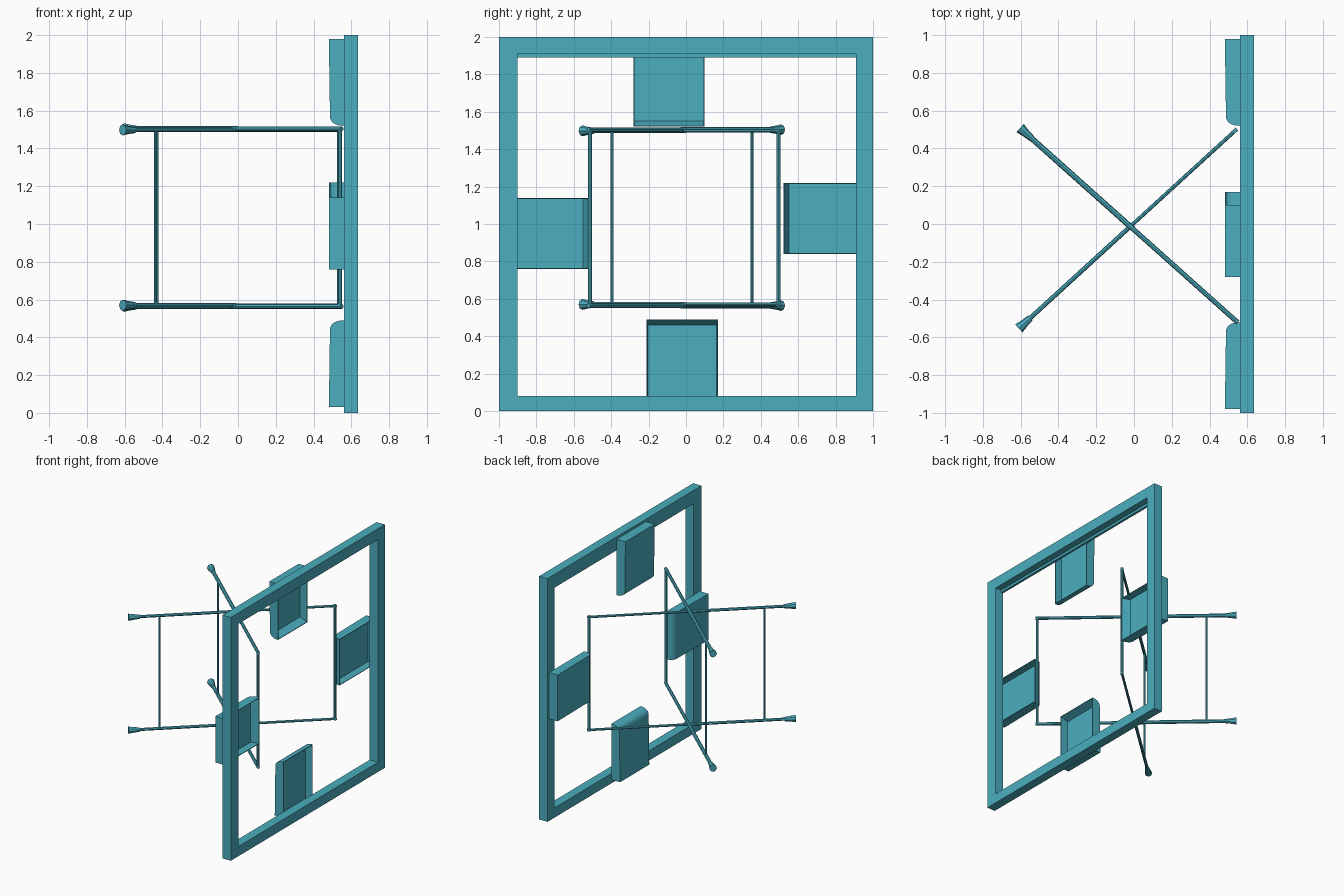
import bpy, bmesh
from mathutils import Vector

if "Cube" in bpy.data.objects:
    bpy.data.objects.remove(bpy.data.objects["Cube"])

teal = bpy.data.materials.new("teal")
teal.diffuse_color = (0.07, 0.42, 0.52, 1)
teal.use_nodes = True
teal.node_tree.nodes["Principled BSDF"].inputs["Base Color"].default_value = teal.diffuse_color


def finish(name, bm):
    bmesh.ops.recalc_face_normals(bm, faces=bm.faces)
    me = bpy.data.meshes.new(name)
    bm.to_mesh(me)
    bm.free()
    me.materials.append(teal)
    ob = bpy.data.objects.new(name, me)
    bpy.context.collection.objects.link(ob)
    return ob


def prism(name, pts, x0, x1, hole=None):
    """Loop of (y, z) points extruded along x, optionally with a matching hole."""
    bm = bmesh.new()
    loops = []
    for loop in [pts] + ([hole] if hole else []):
        for x in (x0, x1):
            loops.append([bm.verts.new((x, y, z)) for y, z in loop])
    n = len(pts)
    for i in range(n):
        j = (i + 1) % n
        pairs = [(0, 1), (1, 3), (3, 2), (2, 0)] if hole else [(0, 1)]
        for a, b in pairs:
            bm.faces.new((loops[a][i], loops[a][j], loops[b][j], loops[b][i]))
    if not hole:
        bm.faces.new(loops[0])
        bm.faces.new(loops[1])
    return finish(name, bm)


def rect(y0, y1, z0, z1):
    return [(y0, z0), (y1, z0), (y1, z1), (y0, z1)]


def rod(name, a, b, r1, r2=None, sides=8):
    a, b = Vector(a), Vector(b)
    d = b - a
    bm = bmesh.new()
    bmesh.ops.create_cone(bm, cap_ends=True, segments=sides, radius1=r1,
                          radius2=r2 or r1, depth=d.length)
    ob = finish(name, bm)
    ob.rotation_mode = 'QUATERNION'
    ob.rotation_quaternion = d.to_track_quat('Z', 'Y')
    ob.location = (a + b) / 2
    return ob


def pad(name, origin, out, side):
    """Hollow tray open toward +x, rounded at its inner end."""
    profile = [(0, 0.56), (0.003, 0.53), (0.010, 0.512), (0.022, 0.496),
               (0.04, 0.487), (0.46, 0.481), (0.46, 0.56)]
    origin, out, side = Vector(origin), Vector(out), Vector(side)
    bm = bmesh.new()
    rings = [[bm.verts.new(origin + out * u + side * w + Vector((x, 0, 0)))
              for u, x in profile] for w in (-0.19, 0.19)]
    n = len(profile)
    for ring in rings:
        bm.faces.new(ring)
    for i in range(n):
        j = (i + 1) % n
        f = bm.faces.new((rings[0][i], rings[0][j], rings[1][j], rings[1][i]))
        if i == n - 1:
            mouth = f
    bmesh.ops.recalc_face_normals(bm, faces=bm.faces)
    # thin rim, then the recess
    bmesh.ops.inset_region(bm, faces=[mouth], thickness=0.007)
    bmesh.ops.inset_region(bm, faces=[mouth], thickness=0.001, depth=-0.062)
    for v in mouth.verts:
        if (v.co - origin).dot(out) < 0.2:
            v.co += out * 0.024
    finish(name, bm)


# Square frame with a narrow lip under the top bar
prism("square_frame", rect(-1, 1, 0, 2), 0.56, 0.635, rect(-0.9, 0.91, 0.08, 1.91))
prism("top_lip", rect(-0.9, 0.91, 1.89, 1.912), 0.56, 0.58)

# Four trays behind the frame
pad("top_pad", (0, -0.09, 1.52), (0, 0, 1), (0, 1, 0))
pad("bottom_pad", (0, -0.02, 0.49), (0, 0, -1), (0, 1, 0))
pad("right_pad", (0, 0.52, 1.03), (0, 1, 0), (0, 0, 1))
pad("left_pad", (0, -0.52, 0.95), (0, -1, 0), (0, 0, 1))

# Two crossed stands: (name, frame end, free end, rail radius)
stands = [("first", (0.545, 0.503), (-0.61, -0.553), 0.010),
          ("second", (0.55, -0.522), (-0.603, 0.508), 0.013)]
for name, p, q, r in stands:
    p, q = Vector(p), Vector(q)
    mid = p.lerp(q, 0.48)
    for level, z in (("lower", 0.568), ("upper", 1.5)):
        shift = 0.004 if name == "second" else -0.002
        z += shift * (1 if level == "upper" else -1)
        cap = q + (p - q).normalized() * 0.085
        rod(f"{name}_{level}_rail", (*p, z), (*mid, z), r)
        rod(f"{name}_{level}_sleeve", (*mid, z), (*cap, z), r + 0.002)
        # flared rubber foot
        neck = q + (p - q).normalized() * 0.04
        rod(f"{name}_{level}_foot_neck", (*cap, z), (*neck, z), 0.017, 0.022)
        rod(f"{name}_{level}_foot", (*neck, z), (*q, z), 0.022, 0.029)
    # post at the frame end and thin brace near the feet
    rod(f"{name}_post", (*(p + (q - p) * 0.008), 0.56), (*(p + (q - p) * 0.008), 1.508), 0.011)
    brace = p.lerp(q, 0.85)
    rod(f"{name}_brace", (*brace, 0.568), (*brace, 1.5), 0.008)
